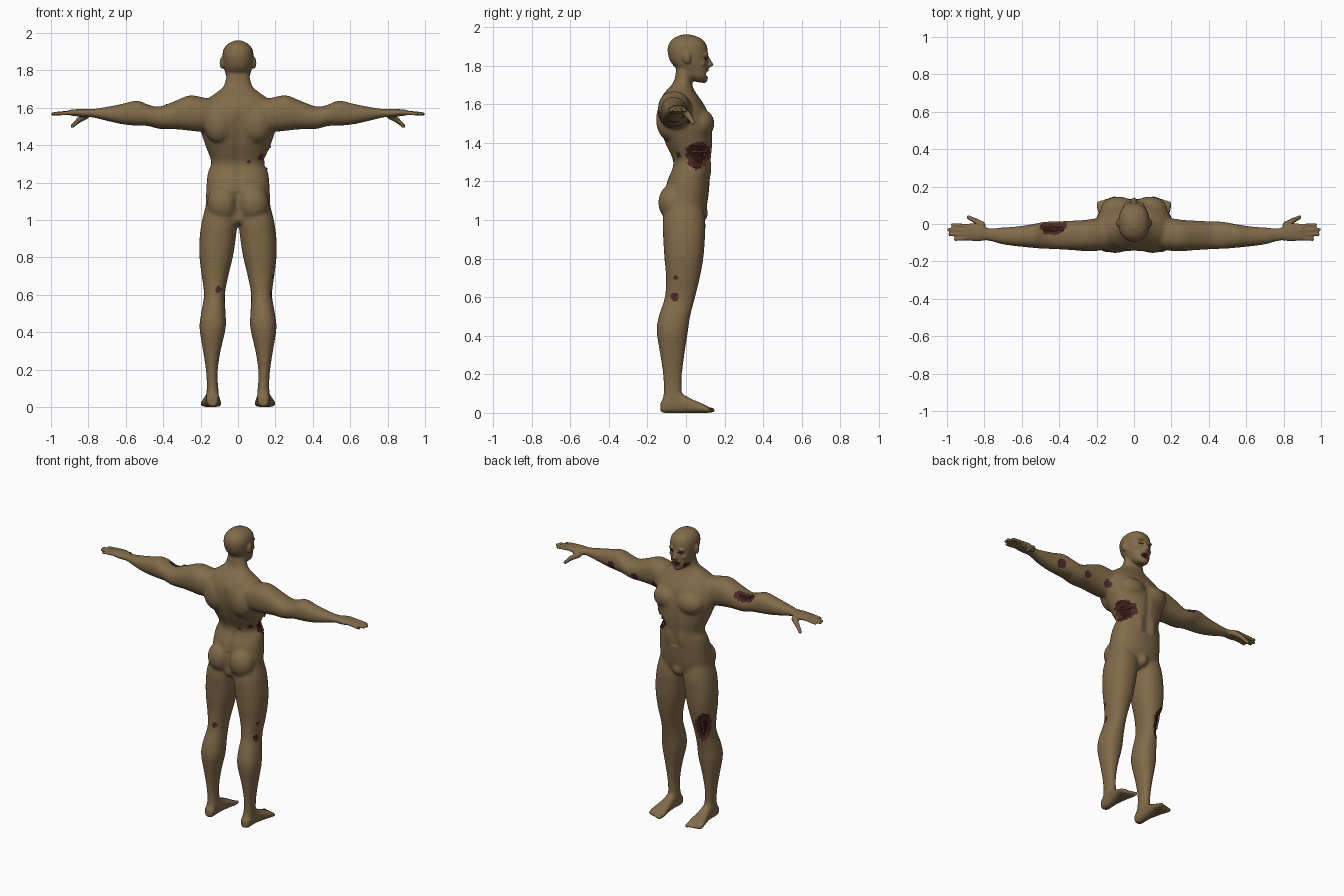
import bpy, bmesh, math
from mathutils import Vector, Matrix, noise

default_cube = bpy.data.objects.get("Cube")
if default_cube:
    bpy.data.objects.remove(default_cube, do_unlink=True)


def make_material(name, colour):
    material = bpy.data.materials.new(name)
    material.use_nodes = True
    material.diffuse_color = (*colour, 1)
    shader = material.node_tree.nodes["Principled BSDF"]
    shader.inputs["Base Color"].default_value = (*colour, 1)
    shader.inputs["Roughness"].default_value = 0.8
    return material


skin = make_material("brown skin", (0.22, 0.145, 0.067))
flesh = make_material("torn flesh", (0.075, 0.022, 0.017))
gore = make_material("deep wound", (0.035, 0.008, 0.007))
bone = make_material("exposed bone", (0.17, 0.075, 0.045))
SKIN, FLESH, GORE = range(3)


def spline(a, b, c, d, t):
    """Smooth value between b and c."""
    return b + 0.5 * t * (c - a + t * (2 * a - 5 * b + 4 * c - d + t * (3 * (b - c) + d - a)))


def loft(bm, rows, axis, side=1, sides=32, steps=5, power=0.9):
    """Skin rounded sections; each row is position, low/high of both cross axes."""
    path = []
    for i in range(len(rows) - 1):
        four = [rows[max(0, min(len(rows) - 1, i + k))] for k in (-1, 0, 1, 2)]
        path += [[spline(*v, s / steps) for v in zip(*four)] for s in range(steps)]
    path.append(rows[-1])
    rings = []
    for pos, a0, a1, b0, b1 in path:
        ring = []
        for k in range(sides):
            angle = math.tau * k / sides
            u, v = [math.copysign(abs(f) ** power, f) for f in (math.cos(angle), math.sin(angle))]
            co = [(a0 + a1 + (a1 - a0) * u) / 2, (b0 + b1 + (b1 - b0) * v) / 2]
            co.insert(axis, pos)
            ring.append(bm.verts.new((co[0] * side, co[1], co[2])))
        rings.append(ring)
    faces = [bm.faces.new(rings[0]), bm.faces.new(rings[-1])]
    for low, high in zip(rings, rings[1:]):
        for k in range(sides):
            n = (k + 1) % sides
            faces.append(bm.faces.new((low[k], low[n], high[n], high[k])))
    bmesh.ops.recalc_face_normals(bm, faces=faces)


def blob(bm, centre, radii, side=1):
    """Ellipsoid muscle or feature."""
    centre = Vector((centre[0] * side, *centre[1:]))
    matrix = Matrix.Translation(centre) @ Matrix.Diagonal((*radii, 1))
    bmesh.ops.create_uvsphere(bm, u_segments=24, v_segments=16, radius=1, matrix=matrix)


def digit(bm, start, end, radius, side):
    """Tapered finger or toe with a rounded tip."""
    a, b = [Vector((p[0] * side, *p[1:])) for p in (start, end)]
    turn = (b - a).to_track_quat("Z", "Y").to_matrix().to_4x4()
    bmesh.ops.create_cone(bm, cap_ends=True, segments=16, radius1=radius, radius2=radius * 0.75,
                          depth=(b - a).length, matrix=Matrix.Translation((a + b) / 2) @ turn)
    blob(bm, b, [radius * 0.78] * 3)


bm = bmesh.new()

# Torso and neck
torso = [(0.98, 0.11, -0.09, 0.06), (1.03, 0.17, -0.11, 0.095), (1.1, 0.172, -0.115, 0.113),
         (1.2, 0.168, -0.1, 0.123), (1.26, 0.16, -0.075, 0.126), (1.31, 0.143, -0.07, 0.13),
         (1.4, 0.175, -0.11, 0.138), (1.5, 0.205, -0.142, 0.132), (1.58, 0.2, -0.147, 0.105),
         (1.64, 0.17, -0.125, 0.065), (1.675, 0.125, -0.098, 0.042), (1.715, 0.078, -0.065, 0.03),
         (1.77, 0.062, -0.052, 0.04), (1.82, 0.055, -0.05, 0.04)]
loft(bm, [(z, -w, w, back, front) for z, w, back, front in torso], 2)

# Head
head = [(1.712, 0.022, 0.06, 0.1), (1.74, 0.052, 0.0, 0.112), (1.78, 0.066, -0.045, 0.114),
        (1.82, 0.077, -0.08, 0.114), (1.87, 0.083, -0.095, 0.113), (1.91, 0.078, -0.09, 0.105),
        (1.94, 0.057, -0.066, 0.078), (1.96, 0.018, -0.025, 0.03)]
loft(bm, [(z, -w, w, back, front) for z, w, back, front in head], 2)
loft(bm, [(1.79, -0.019, 0.019, 0.09, 0.122), (1.803, -0.018, 0.018, 0.09, 0.143),
          (1.82, -0.012, 0.012, 0.09, 0.134), (1.85, -0.009, 0.009, 0.09, 0.117)], 2)
blob(bm, (0, 0.1, 1.772), (0.03, 0.022, 0.008))
blob(bm, (0, 0.1, 1.745), (0.026, 0.02, 0.008))
blob(bm, (0, 0.095, 1.722), (0.026, 0.018, 0.015))
blob(bm, (0, 0.075, 1.035), (0.038, 0.04, 0.05))

arm = [(0.08, -0.12, 0.02, 1.51, 1.63), (0.19, -0.143, 0.03, 1.475, 1.657),
       (0.26, -0.145, 0.022, 1.478, 1.667), (0.33, -0.14, 0.018, 1.485, 1.64),
       (0.42, -0.135, 0.014, 1.487, 1.607), (0.48, -0.133, 0.012, 1.503, 1.617),
       (0.54, -0.128, 0.0, 1.504, 1.639), (0.62, -0.12, -0.012, 1.512, 1.622),
       (0.7, -0.11, -0.018, 1.53, 1.606), (0.78, -0.09, -0.02, 1.549, 1.594),
       (0.84, -0.092, 0.004, 1.552, 1.594), (0.9, -0.088, 0.0, 1.56, 1.59)]
leg = [(0.07, 0.1, 0.17, -0.12, -0.02), (0.12, 0.107, 0.167, -0.116, -0.022),
       (0.2, 0.108, 0.172, -0.12, -0.02), (0.3, 0.093, 0.187, -0.134, -0.008),
       (0.42, 0.066, 0.206, -0.152, 0.01), (0.5, 0.066, 0.198, -0.142, 0.022),
       (0.6, 0.07, 0.182, -0.11, 0.048), (0.7, 0.052, 0.194, -0.104, 0.072),
       (0.8, 0.028, 0.206, -0.112, 0.09), (0.9, 0.012, 0.206, -0.118, 0.098),
       (1.0, 0.004, 0.192, -0.12, 0.1), (1.1, 0.02, 0.165, -0.09, 0.08)]
foot = [(-0.132, 0.115, 0.155, 0.008, 0.05), (-0.11, 0.103, 0.168, 0, 0.085),
        (-0.04, 0.103, 0.17, 0, 0.105), (0.03, 0.097, 0.183, 0, 0.072),
        (0.09, 0.09, 0.198, 0, 0.045), (0.12, 0.092, 0.197, 0, 0.03)]

for side in (-1, 1):
    # Limbs
    loft(bm, arm, 0, side)
    loft(bm, leg, 2, side)
    loft(bm, foot, 1, side, power=0.8)
    # Fingers, thumb and toes
    for i, reach in enumerate((0.97, 0.99, 0.985, 0.955)):
        y = -0.012 - 0.021 * i
        digit(bm, (0.88, y, 1.576), (reach, y + 0.008 - 0.005 * i, 1.568), 0.0125, side)
    digit(bm, (0.8, -0.012, 1.565), (0.85, 0.018, 1.535), 0.02, side)
    digit(bm, (0.85, 0.018, 1.535), (0.885, 0.036, 1.503), 0.0145, side)
    for i in range(5):
        x = 0.105 + 0.021 * i
        digit(bm, (x, 0.1, 0.018), (x, 0.137 - 0.006 * i, 0.014), 0.016 - 0.001 * i, side)
    # Muscle masses
    blob(bm, (0.085, 0.075, 1.5), (0.095, 0.073, 0.075), side)
    blob(bm, (0.1, -0.085, 1.52), (0.085, 0.071, 0.11), side)
    blob(bm, (0.08, -0.07, 1.09), (0.085, 0.074, 0.095), side)
    blob(bm, (0.045, 0.085, 1.27), (0.042, 0.047, 0.11), side)
    # Ears, brows and cheeks
    blob(bm, (0.086, 0.005, 1.84), (0.012, 0.02, 0.032), side)
    blob(bm, (0.033, 0.1, 1.858), (0.026, 0.018, 0.008), side)
    blob(bm, (0.042, 0.082, 1.81), (0.022, 0.02, 0.016), side)

mesh = bpy.data.meshes.new("body")
bm.to_mesh(mesh)
bm.free()
body = bpy.data.objects.new("body", mesh)
bpy.context.collection.objects.link(body)
bpy.context.view_layer.objects.active = body
body.select_set(True)

# Fuse the masses into one skin
fuse = body.modifiers.new("fuse", "REMESH")
fuse.mode = "VOXEL"
fuse.voxel_size = 0.0065
bpy.ops.object.modifier_apply(modifier=fuse.name)
for material in (skin, flesh, gore):
    body.data.materials.append(material)

# Wounds, eyes and mouth: centre, radii, rim colour, core colour, depth
wounds = [((0.145, 0.07, 1.335), (0.09, 0.075, 0.07), FLESH, GORE, 0.016),
          ((-0.165, 0.045, 0.66), (0.055, 0.055, 0.115), FLESH, GORE, 0.012),
          ((-0.43, -0.02, 1.6), (0.08, 0.038, 0.04), FLESH, GORE, 0.01),
          ((0, 0.115, 1.757), (0.036, 0.04, 0.018), FLESH, GORE, 0.012),
          ((-0.05, 0.07, 1.748), (0.022, 0.028, 0.018), FLESH, GORE, 0.005)]
scrapes = [((0.57, -0.01, 1.55), 0.03), ((0.38, 0.01, 1.53), 0.025), ((0.23, 0.03, 1.51), 0.03),
           ((0.18, -0.09, 1.41), 0.02), ((0.13, -0.05, 1.33), 0.022), ((0.18, -0.06, 0.6), 0.022),
           ((0.19, -0.055, 0.7), 0.012), ((-0.1, -0.11, 0.63), 0.02), ((0.06, -0.07, 1.31), 0.012)]
wounds += [(centre, (r, r, r), FLESH, FLESH, 0.002) for centre, r in scrapes]
wounds += [((s * 0.033, 0.112, 1.838), (0.018, 0.03, 0.007), GORE, GORE, 0.006) for s in (-1, 1)]


def wound_distance(co, centre, radii):
    ragged = 1 + 0.25 * noise.noise(co * 45)
    return Vector([(co[i] - centre[i]) / radii[i] for i in range(3)]).length * ragged


bm = bmesh.new()
bm.from_mesh(body.data)
# Soften the joins, keeping face, hands and toes crisp
soft = [v for v in bm.verts if abs(v.co.x) < 0.8 and 0.06 < v.co.z < 1.72]
for _ in range(14):
    bmesh.ops.smooth_vert(bm, verts=soft, factor=0.5, use_axis_x=True, use_axis_y=True, use_axis_z=True)
bmesh.ops.smooth_vert(bm, verts=bm.verts, factor=0.5, use_axis_x=True, use_axis_y=True, use_axis_z=True)

# Grooves down the spine and breastbone
for v in bm.verts:
    x, y, z = v.co
    if 1.0 < z < 1.62:
        fade = min(1, (z - 1.0) / 0.05, (1.62 - z) / 0.08) * math.exp(-(x / 0.022) ** 2)
        if y < -0.03:
            v.co.y += fade * (0.016 if z < 1.15 else 0.01)
        elif y > 0.03 and z > 1.2:
            v.co.y -= fade * 0.007
bm.normal_update()
for centre, radii, rim, core, depth in wounds:
    for face in bm.faces:
        co = face.calc_center_median()
        if (co - Vector(centre)).length < max(radii) * 1.4:
            d = wound_distance(co, centre, radii)
            if d < 1:
                face.material_index = core if d < 0.6 else rim
    for v in bm.verts:
        if (v.co - Vector(centre)).length < max(radii) * 1.4:
            d = wound_distance(v.co, centre, radii)
            v.co -= v.normal * depth * max(0, min(1, (1 - d) * 3))
for face in bm.faces:
    face.smooth = True
bm.to_mesh(body.data)
bm.free()


def strand(name, points, radius):
    """Thin exposed rib or tendon."""
    curve = bpy.data.curves.new(name, "CURVE")
    curve.dimensions = "3D"
    curve.bevel_depth = radius
    curve.use_fill_caps = True
    path = curve.splines.new("POLY")
    path.points.add(len(points) - 1)
    for p, co in zip(path.points, points):
        # settle each point on the wound floor
        found, near, normal, _ = body.closest_point_on_mesh(Vector(co))
        p.co = (*(near + normal * radius * 0.5), 1)
    curve.materials.append(bone)
    bpy.context.collection.objects.link(bpy.data.objects.new(name, curve))


# Ribs, thigh tendon and arm tendon
for i in range(3):
    z = 1.305 + 0.027 * i
    strand(f"rib_{i + 1}", [(0.2 - 0.14 * t * t, 0.03 + 0.12 * t, z + 0.02 * t) for t in
                            (0.1, 0.25, 0.4, 0.55, 0.7)], 0.005)
strand("thigh_tendon", [(-0.18 + 0.02 * t, 0.06, 0.61 + 0.1 * t) for t in (0, 0.3, 0.6, 1)], 0.006)
strand("arm_tendon", [(-0.39 - 0.08 * t, -0.02, 1.63) for t in (0, 0.3, 0.6, 1)], 0.005)
